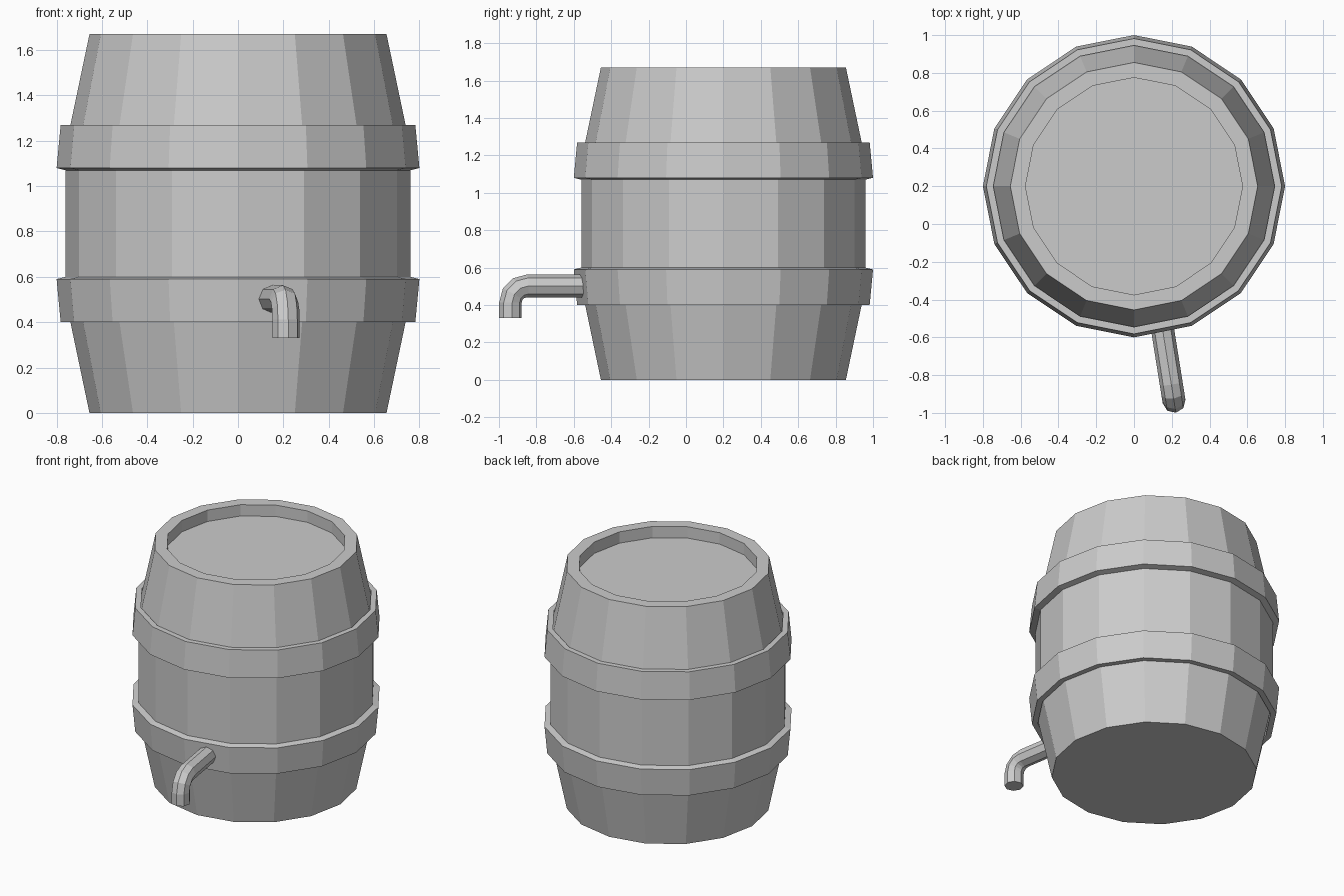
import bpy, bmesh
from math import sin, cos, pi, radians
from mathutils import Vector

if "Cube" in bpy.data.objects:
    bpy.data.objects.remove(bpy.data.objects["Cube"])

CENTRE_Y = 0.2
SIDES = 16


def make_object(name, bm):
    bmesh.ops.recalc_face_normals(bm, faces=bm.faces)
    mesh = bpy.data.meshes.new(name)
    bm.to_mesh(mesh)
    bm.free()
    obj = bpy.data.objects.new(name, mesh)
    bpy.context.collection.objects.link(obj)
    return obj


def skin(bm, rings, closed):
    """Join rings of verts; close the loop or cap both ends."""
    n = len(rings[0])
    pairs = list(zip(rings, rings[1:]))
    if closed:
        pairs.append((rings[-1], rings[0]))
    else:
        bm.faces.new(rings[0])
        bm.faces.new(rings[-1])
    for a, b in pairs:
        for i in range(n):
            j = (i + 1) % n
            bm.faces.new((a[i], a[j], b[j], b[i]))


def lathe(name, profile, closed=False):
    bm = bmesh.new()
    rings = [[bm.verts.new((r * cos(2 * pi * i / SIDES), CENTRE_Y + r * sin(2 * pi * i / SIDES), z))
              for i in range(SIDES)] for r, z in profile]
    skin(bm, rings, closed)
    return make_object(name, bm)


# Barrel body with recessed lid
lathe("barrel_body", [(0.655, 0), (0.76, 0.5), (0.76, 1.17), (0.655, 1.67),
                      (0.575, 1.67), (0.575, 1.59)])

# Two hoops, mirrored about mid height
hoop = [(0.745, 0.40), (0.782, 0.40), (0.80, 0.59), (0.76, 0.60), (0.75, 0.5)]
lathe("lower_hoop", hoop, True)
lathe("upper_hoop", [(r, 1.67 - z) for r, z in hoop], True)

# Spout: octagonal tube swept out and bent down
start, end = Vector((0.142, -0.50, 0)), Vector((0.212, -0.939, 0))
out = (end - start).normalized()
side = out.cross(Vector((0, 0, 1)))
up = Vector((0, 0, 1))
length, bend, radius = (end - start).length, 0.09, 0.061
path = [(0, 0.502, 0)]
for deg in (0, 30, 60, 90):
    a = radians(deg)
    path.append((length - bend + bend * sin(a), 0.412 + bend * cos(a), a))
path.append((length, 0.33, pi / 2))
bm = bmesh.new()
rings = []
for d, z, a in path:
    centre = start + out * d + up * z
    normal = out * sin(a) + up * cos(a)
    rings.append([bm.verts.new(centre + radius * (normal * cos(k * pi / 4) + side * sin(k * pi / 4)))
                  for k in range(8)])
skin(bm, rings, False)
make_object("spout", bm)
